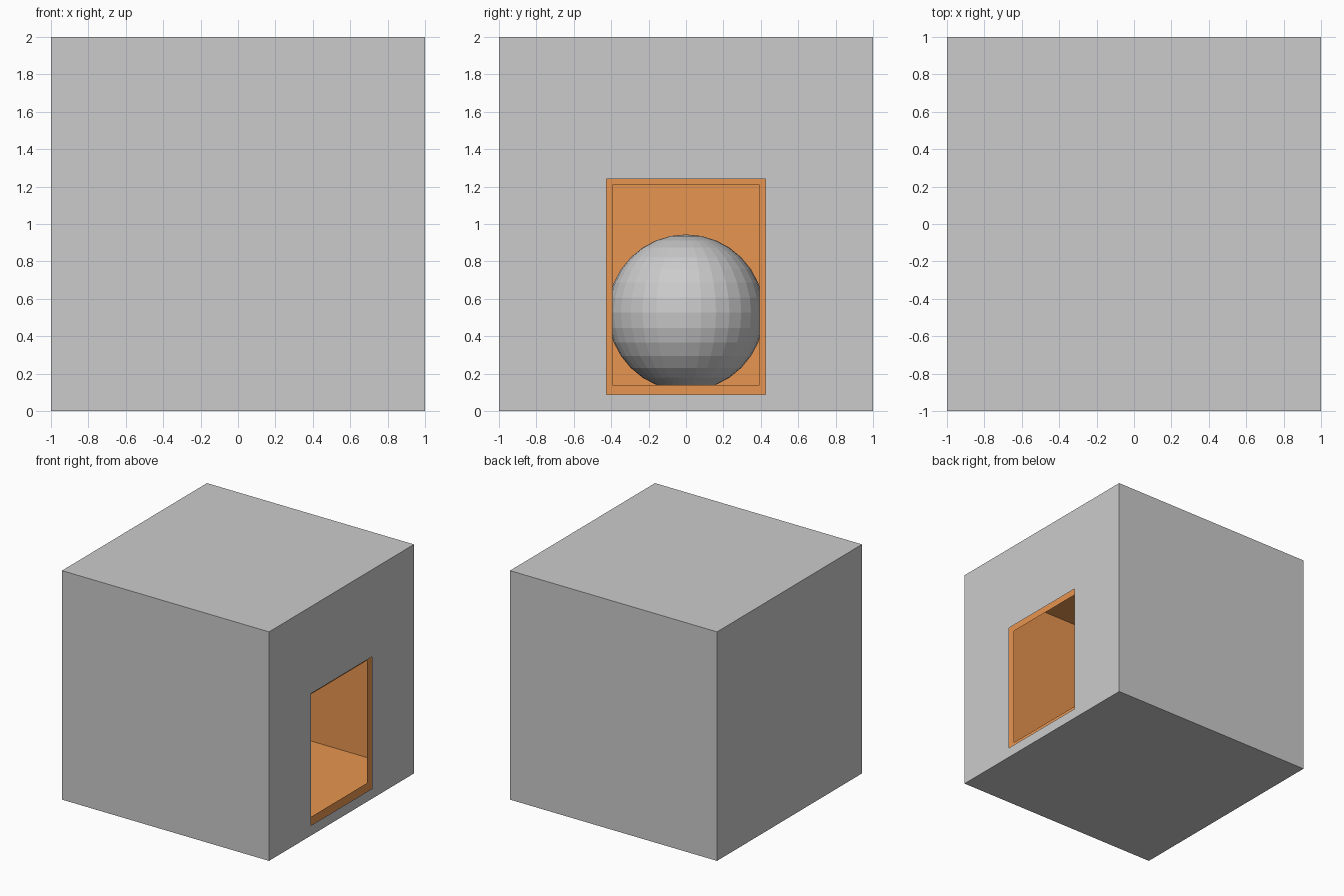
import bpy, bmesh
from mathutils import Matrix, Vector

if "Cube" in bpy.data.objects:
    bpy.data.objects.remove(bpy.data.objects["Cube"])

HOLE_Y = 0.424            # half width of the doorway
HOLE_Z = (0.088, 1.24)    # bottom and top of the doorway


def holed_box(name):
    """Thin 2-unit box on the ground with a rectangular doorway in its +x side."""
    bm = bmesh.new()
    bmesh.ops.create_cube(bm, size=2, matrix=Matrix.Translation((0, 0, 1)))
    bm.normal_update()
    side = max(bm.faces, key=lambda f: f.normal.x)
    bmesh.ops.inset_individual(bm, faces=[side], thickness=0.3)
    for v in side.verts:
        v.co = (1, HOLE_Y if v.co.y > 0 else -HOLE_Y, HOLE_Z[v.co.z > 1])
    bmesh.ops.delete(bm, geom=[side], context='FACES_ONLY')
    me = bpy.data.meshes.new(name)
    bm.to_mesh(me)
    bm.free()
    ob = bpy.data.objects.new(name, me)
    bpy.context.collection.objects.link(ob)
    return ob


# Outer grey walls
holed_box("outer_walls")

# Orange lining: the same box, slightly shrunk towards a point near the doorway
lining = holed_box("inner_lining")
pivot = Vector((0.577, 0, 0.806))
lining.data.transform(Matrix.Translation(pivot) @ Matrix.Scale(0.929, 4)
                      @ Matrix.Translation(-pivot))
lining.data.flip_normals()
orange = bpy.data.materials.new("orange")
orange.diffuse_color = (0.8, 0.3, 0.08, 1)
orange.use_nodes = True
orange.node_tree.nodes["Principled BSDF"].inputs["Base Color"].default_value = orange.diffuse_color
lining.data.materials.append(orange)

# Ball inside the room
bpy.ops.mesh.primitive_uv_sphere_add(segments=32, ring_count=16, radius=0.418,
                                     location=(0, 0, 0.526))
bpy.context.object.name = "ball"
